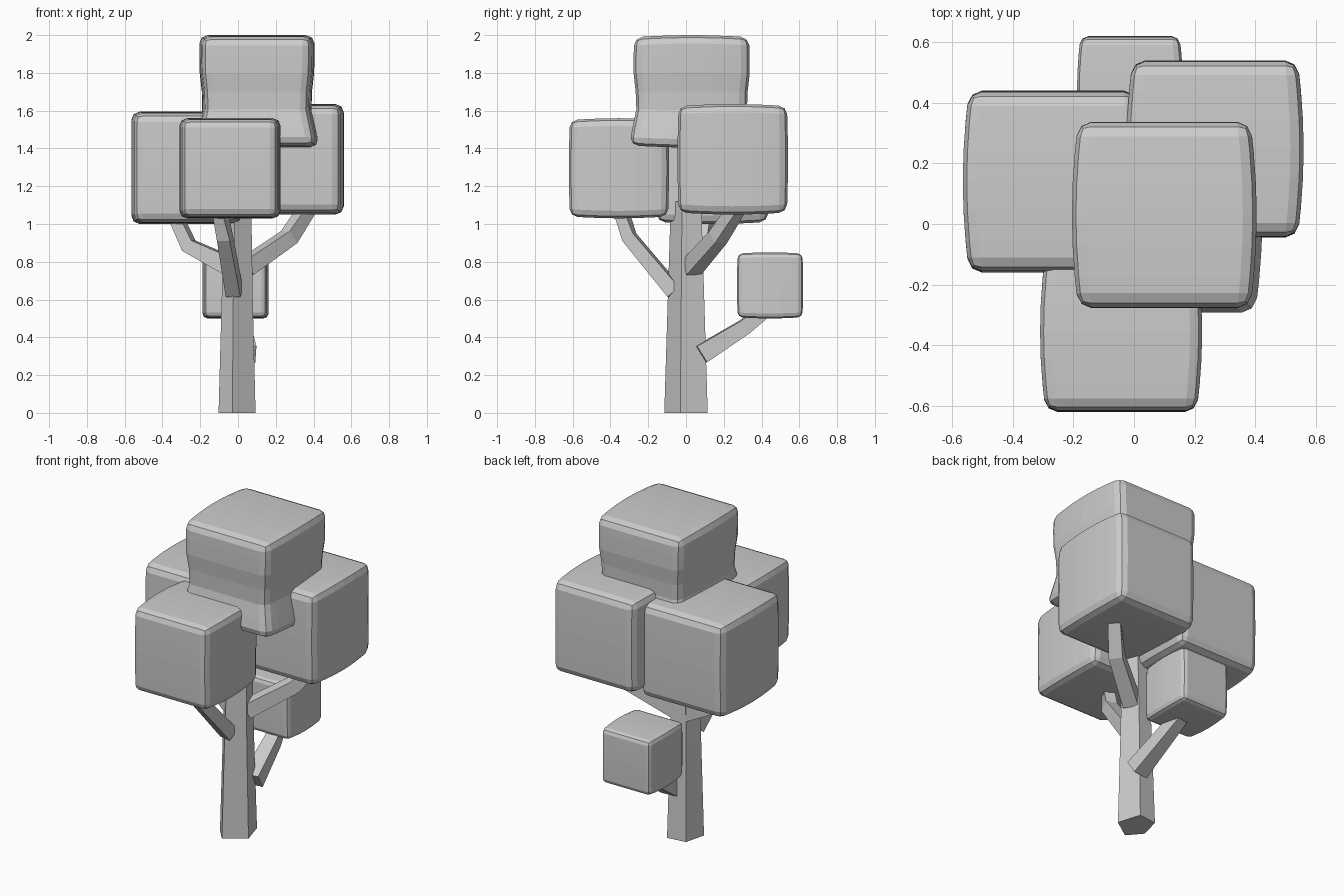
import bpy, bmesh, math
from mathutils import Vector

if "Cube" in bpy.data.objects:
    bpy.data.objects.remove(bpy.data.objects["Cube"])


def finish(bm, name):
    bmesh.ops.recalc_face_normals(bm, faces=bm.faces)
    me = bpy.data.meshes.new(name)
    bm.to_mesh(me)
    bm.free()
    ob = bpy.data.objects.new(name, me)
    bpy.context.collection.objects.link(ob)
    return ob


def skin(name, rings):
    """Join a list of point rings into a capped tube."""
    bm = bmesh.new()
    vs = [[bm.verts.new(p) for p in r] for r in rings]
    n = len(vs[0])
    for a, b in zip(vs, vs[1:]):
        for i in range(n):
            j = (i + 1) % n
            bm.faces.new((a[i], a[j], b[j], b[i]))
    bm.faces.new(vs[0])
    bm.faces.new(vs[-1])
    return finish(bm, name)


def branch(name, pts, widths):
    """Square, tapering, bent limb."""
    pts = [Vector(p) for p in pts]
    rings = []
    for i, (p, w) in enumerate(zip(pts, widths)):
        d = (pts[min(i + 1, len(pts) - 1)] - pts[max(i - 1, 0)]).normalized()
        side = d.cross(Vector((0, 0, 1))).normalized()
        up = side.cross(d)
        h = w / 2
        rings.append([p + side * h * a + up * h * b
                      for a, b in ((1, 1), (-1, 1), (-1, -1), (1, -1))])
    return skin(name, rings)


def foliage(name, lo, hi, flare=False):
    """Bevelled block with slightly bulging sides, fitted to its bounds."""
    bm = bmesh.new()
    bmesh.ops.create_cube(bm, size=2)
    bmesh.ops.subdivide_edges(bm, edges=bm.edges[:], cuts=5, use_grid_fill=True)
    sharp = [e for e in bm.edges if e.calc_face_angle(0) > 1]
    bmesh.ops.bevel(bm, geom=sharp, offset=0.15, segments=2, profile=0.5,
                    affect='EDGES')
    lo, hi = Vector(lo), Vector(hi)
    mid, half = (lo + hi) / 2, (hi - lo) / 2
    for v in bm.verts:
        x, y, z = v.co
        x, y, z = x * (1 - .07 * y * y), y * (1 - .02 * z * z), z * (1 - .04 * y * y)
        if flare:
            s = 1 - .06 * math.exp(-((z + .2) / .35) ** 2) + .16 * max(0, -z - .45)
            x, y = x * s, y * s
        v.co = mid + Vector((x * half.x, y * half.y, z * half.z))
    return finish(bm, name)


# Five-sided tapering trunk
base = [(-.03, -.115), (.093, -.03), (.05, .115), (-.07, .1), (-.103, -.03)]
skin("trunk", [[(x * s + dx, y * s, z) for x, y in base]
               for z, s, dx in ((0, 1, 0), (.6, .84, 0), (1.12, .7, .005))])

# Branches
branch("left_branch", [(-.03, .02, .77), (-.26, .08, .885), (-.35, .12, 1.08)], (.1, .075, .06))
branch("right_branch", [(.04, .03, .77), (.27, .17, .93), (.38, .28, 1.1)], (.09, .08, .07))
branch("front_branch", [(-.02, -.06, .64), (-.07, -.3, .93), (-.1, -.35, 1.09)], (.08, .07, .06))
branch("back_branch", [(.045, .08, .31), (.02, .31, .455), (-.01, .45, .57)], (.1, .08, .07))

# Leaf clumps
foliage("left_foliage", (-.565, -.16, 1.0), (.03, .44, 1.595))
foliage("right_foliage", (-.025, -.045, 1.05), (.56, .54, 1.635))
foliage("front_foliage", (-.31, -.62, 1.03), (.225, -.09, 1.56))
foliage("top_foliage", (-.205, -.28, 1.405), (.405, .34, 2.0), flare=True)
foliage("small_back_foliage", (-.188, .27, .5), (.162, .62, .85))
